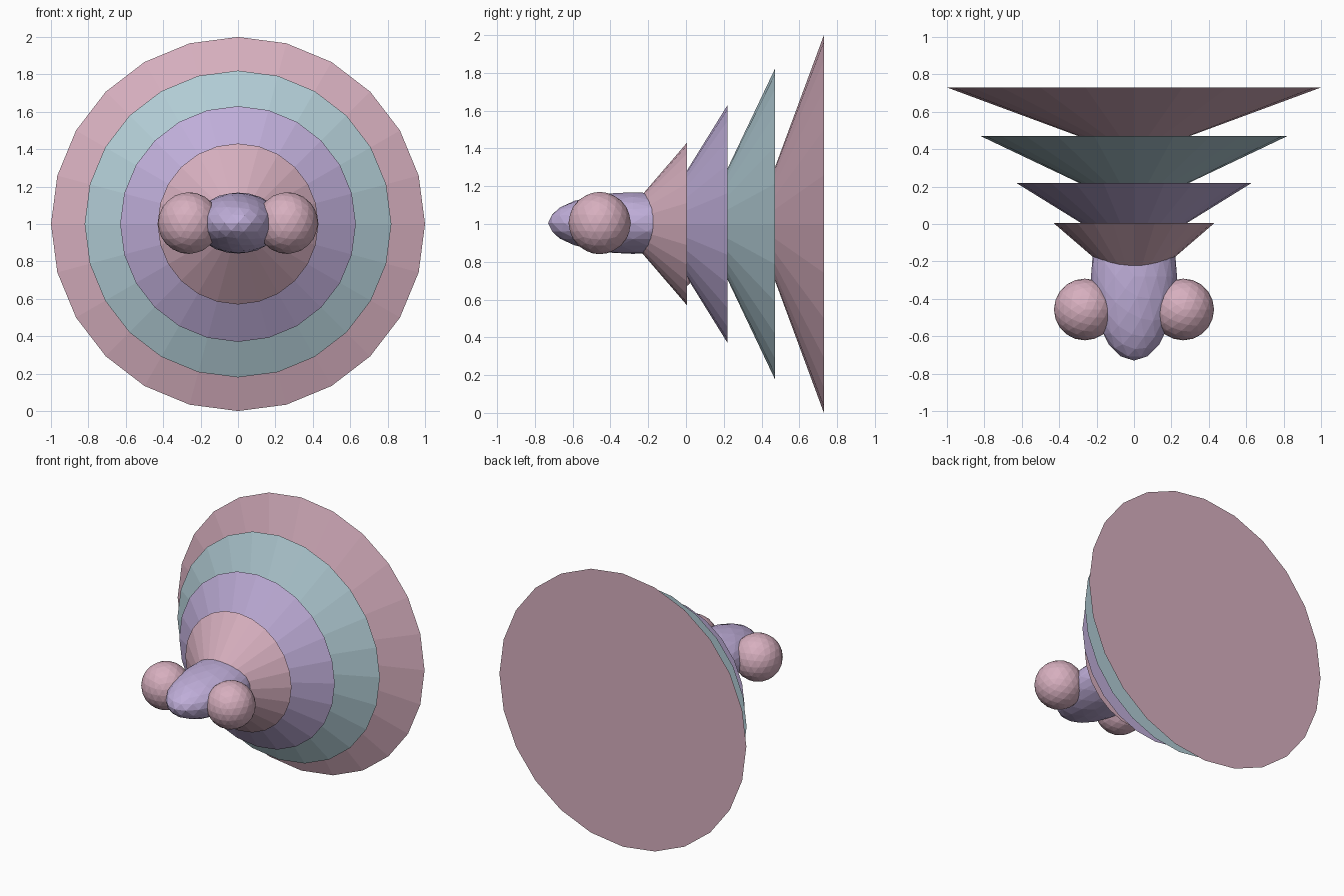
import bpy
import math

cube = bpy.data.objects.get("Cube")
if cube:
    bpy.data.objects.remove(cube)


def make_material(name, colour):
    mat = bpy.data.materials.new(name)
    mat.use_nodes = True
    mat.diffuse_color = (*colour, 1)
    bsdf = next(n for n in mat.node_tree.nodes if n.type == "BSDF_PRINCIPLED")
    bsdf.inputs["Base Color"].default_value = (*colour, 1)
    return mat


pink = make_material("dusty pink", (0.68, 0.43, 0.52))
teal = make_material("pale teal", (0.44, 0.60, 0.66))
lilac = make_material("lilac", (0.52, 0.42, 0.69))
CENTRE_Z = 1.0


def finish(name, mat):
    obj = bpy.context.object
    obj.name = name
    obj.data.materials.append(mat)
    return obj


def cone(name, base_y, radius, depth, mat):
    """Cone with its tip towards the front and a closed base at base_y."""
    bpy.ops.mesh.primitive_cone_add(
        vertices=24, radius1=radius, radius2=0, depth=depth,
        location=(0, base_y - depth / 2, CENTRE_Z),
        rotation=(math.pi / 2, 0, 0))
    return finish(name, mat)


def ball(name, location, scale, mat):
    """Faceted ball or ellipsoid."""
    bpy.ops.mesh.primitive_ico_sphere_add(
        subdivisions=3, radius=1, location=location)
    bpy.context.object.scale = scale
    return finish(name, mat)


# Four nested body cones, growing towards the back
cone("front_cone", 0.005, 0.43, 0.37, pink)
cone("second_cone", 0.22, 0.63, 0.39, lilac)
cone("third_cone", 0.47, 0.82, 0.39, teal)
cone("back_cone", 0.73, 1.0, 0.37, pink)

# Head and the two round eyes
ball("head", (0, -0.28, 1.005), (0.23, 0.45, 0.163), lilac)
for side, x in (("left", 0.263), ("right", -0.263)):
    ball(side + "_eye", (x, -0.457, 1.005), (0.165,) * 3, pink)

# Small knob tucked under the front cone
ball("under_knob", (0, -0.02, 0.715), (0.05,) * 3, pink)
